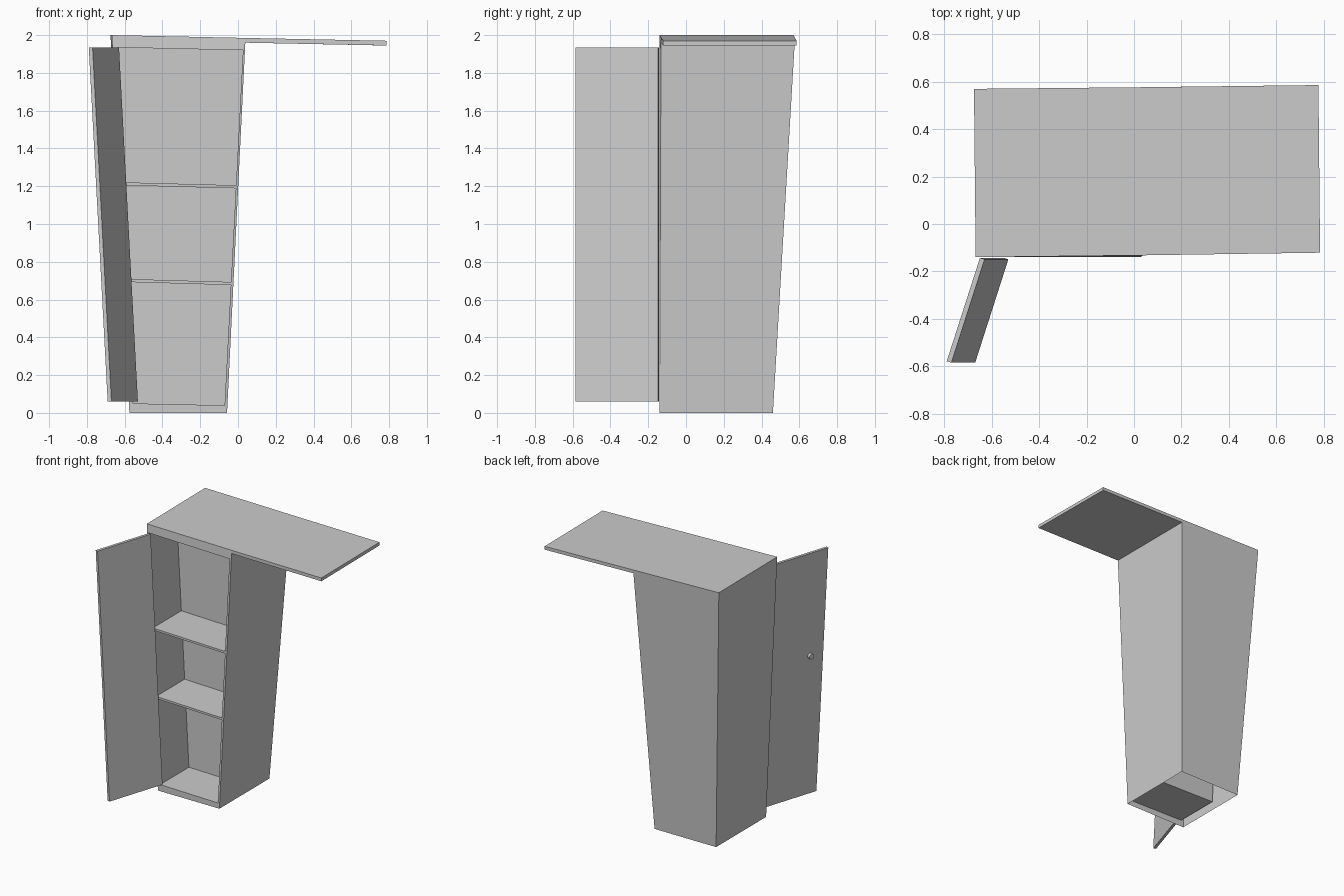
import bpy
import bmesh
from mathutils import Vector

old = bpy.data.objects.get("Cube")
if old:
    bpy.data.objects.remove(old, do_unlink=True)

grey = bpy.data.materials.new("light_grey")
grey.use_nodes = True
colour = (0.6, 0.6, 0.6, 1)
grey.diffuse_color = colour
grey.node_tree.nodes["Principled BSDF"].inputs["Base Color"].default_value = colour


def finish(name, bm):
    bmesh.ops.recalc_face_normals(bm, faces=bm.faces)
    mesh = bpy.data.meshes.new(name)
    bm.to_mesh(mesh)
    bm.free()
    mesh.materials.append(grey)
    obj = bpy.data.objects.new(name, mesh)
    bpy.context.collection.objects.link(obj)
    return obj


def ring(bm, points):
    return [bm.verts.new(p) for p in points]


def bridge(bm, a, b, skip=()):
    """Quads between two four-point loops, leaving out the listed sides."""
    for i in range(4):
        if i not in skip:
            j = (i + 1) % 4
            bm.faces.new((a[i], a[j], b[j], b[i]))


def block(name, lower, upper):
    """Closed six-sided solid between two four-point loops."""
    bm = bmesh.new()
    a, b = ring(bm, lower), ring(bm, upper)
    bm.faces.new(a)
    bm.faces.new(b)
    bridge(bm, a, b)
    return finish(name, bm)


FRONT, INNER_BACK = -0.14, 0.205


def inner_x(side, z):
    """Inner wall position, leaning outwards with height."""
    t = z / 1.93
    return -0.553 - 0.105 * t if side < 0 else -0.073 + 0.1 * t


def inner_row(y, z_left, z_right):
    return [(inner_x(-1, z_left), y, z_left), (inner_x(1, z_right), y, z_right)]


# Cabinet: flared outer shell, front frame and inner compartment, open underneath
bm = bmesh.new()
outer_low = ring(bm, [(-0.575, FRONT, 0), (-0.058, FRONT, 0),
                      (-0.058, 0.46, 0), (-0.575, 0.46, 0)])
outer_top = ring(bm, [(-0.668, FRONT, 2), (0.04, -0.132, 1.985),
                      (0.04, 0.577, 1.985), (-0.675, 0.57, 2)])
bridge(bm, outer_low, outer_top, skip=(0,))
bm.faces.new(outer_top)
loops = []
for y in (FRONT, INNER_BACK):
    low = inner_row(y, 0.05, 0.04)
    high = inner_row(y, 1.935, 1.92)
    loops.append(ring(bm, low + high[::-1]))
frame = [outer_low[0], outer_low[1], outer_top[1], outer_top[0]]
bridge(bm, frame, loops[0])
bridge(bm, loops[0], loops[1])
bm.faces.new(loops[1])
finish("cabinet", bm)

# Table top reaching out from the cabinet's upper side
block("table_top",
      [(0.036, -0.132, 1.96), (0.785, -0.121, 1.945),
       (0.778, 0.586, 1.945), (0.036, 0.577, 1.96)],
      [(0.04, -0.132, 1.985), (0.785, -0.121, 1.97),
       (0.778, 0.586, 1.97), (0.04, 0.577, 1.985)])

# Shelves, sloping like the top
for name, z in (("lower_shelf", 0.693), ("upper_shelf", 1.205)):
    levels = []
    for h in (z, z + 0.016):
        front = inner_row(FRONT + 0.003, h, h - 0.016)
        back = inner_row(INNER_BACK, h, h - 0.016)
        levels.append(front + back[::-1])
    block(name, *levels)

# Open door, leaning with the cabinet side
door_plan = [(-0.65, -0.143), (-0.63, -0.149), (-0.77, -0.585), (-0.79, -0.579)]
LEAN = 0.1
block("door", [(x + LEAN, y, 0.06) for x, y in door_plan],
      [(x, y, 1.935) for x, y in door_plan])

# Round knob on the outside of the door
outward = Vector((-0.436, 0.14, 0)).normalized()
bpy.ops.mesh.primitive_cylinder_add(
    vertices=20, radius=0.02, depth=0.03,
    location=Vector((-0.711, -0.47, 1.135)) + outward * 0.008,
    rotation=outward.to_track_quat("Z", "Y").to_euler())
knob = bpy.context.object
knob.name = "door_knob"
knob.data.materials.append(grey)
bpy.ops.object.shade_smooth_by_angle()
